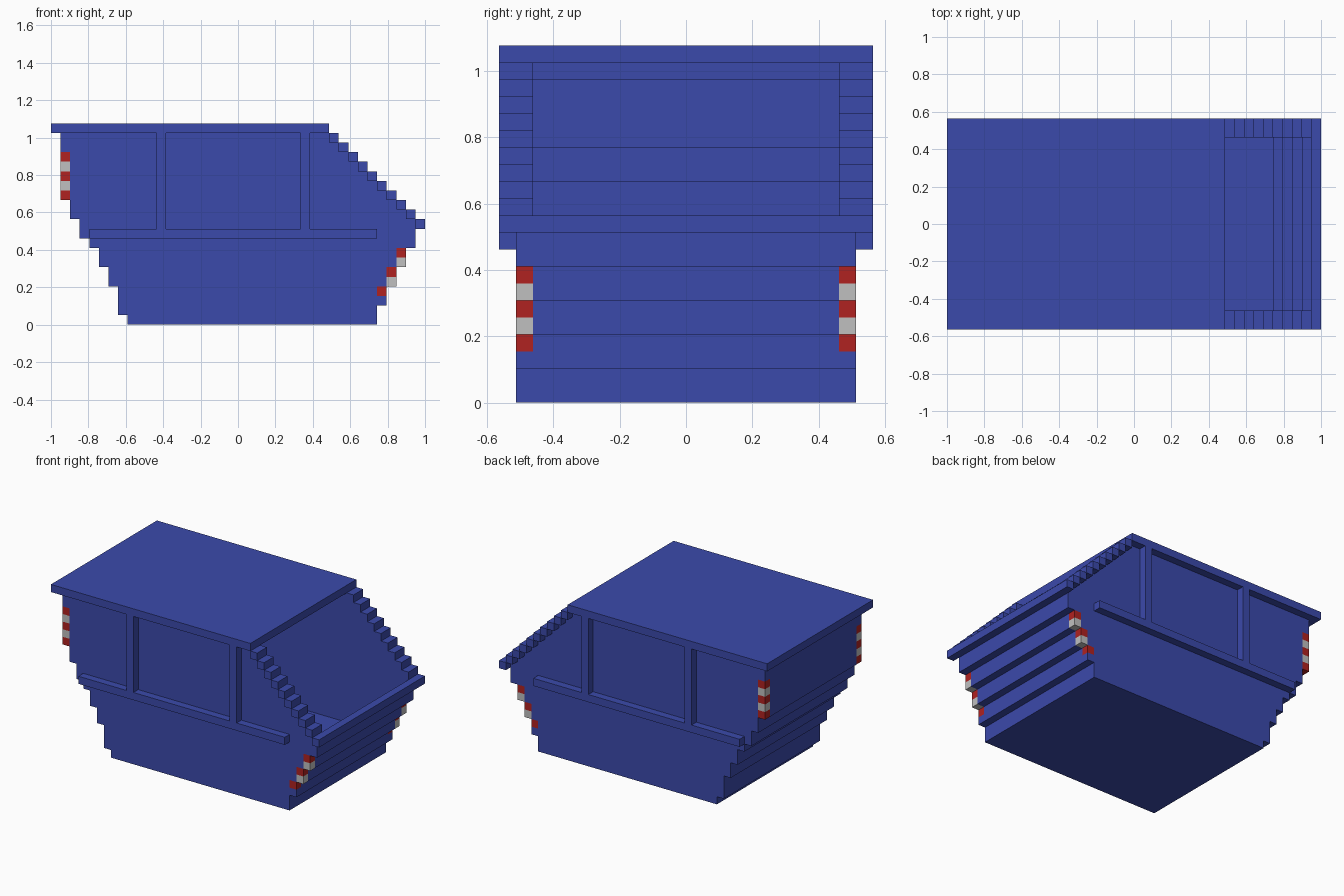
import bpy, bmesh

cube = bpy.data.objects.get("Cube")
if cube:
    bpy.data.objects.remove(cube, do_unlink=True)

U = 2 / 39          # one grid block
X0 = 19.5           # half the length in blocks


def material(name, rgb):
    m = bpy.data.materials.new(name)
    m.use_nodes = True
    m.diffuse_color = (*rgb, 1)
    m.node_tree.nodes["Principled BSDF"].inputs["Base Color"].default_value = (*rgb, 1)
    return m


BLUE = material("container_blue", (0.044, 0.068, 0.410))
RED = material("warning_red", (0.434, 0.016, 0.015))
GREY = material("warning_light_grey", (0.527, 0.527, 0.527))


def prism(name, outline, y0, y1, mat):
    """Extrude an (x, z) outline, in blocks, from y0 to y1."""
    bm = bmesh.new()
    face = bm.faces.new([bm.verts.new(((x - X0) * U, y0 * U, z * U)) for x, z in outline])
    top = bmesh.ops.extrude_face_region(bm, geom=[face])
    verts = [v for v in top["geom"] if isinstance(v, bmesh.types.BMVert)]
    bmesh.ops.translate(bm, verts=verts, vec=(0, (y1 - y0) * U, 0))
    bmesh.ops.recalc_face_normals(bm, faces=bm.faces)
    mesh = bpy.data.meshes.new(name)
    bm.to_mesh(mesh)
    bm.free()
    mesh.materials.append(mat)
    ob = bpy.data.objects.new(name, mesh)
    bpy.context.collection.objects.link(ob)
    return ob


def box(name, x0, x1, y0, y1, z0, z1, mat=BLUE):
    return prism(name, [(x0, z0), (x1, z0), (x1, z1), (x0, z1)], y0, y1, mat)


def stairs(steps):
    """Turn (x, z_low, z_high) steps into outline points."""
    return [p for x, a, b in steps for p in ((x, a), (x, b))]


# Stepped end profiles, bottom to top
left_outer = [(8, 0, 1), (7, 1, 4), (6, 4, 6), (5, 6, 8), (4, 8, 9), (3, 9, 11), (2, 11, 13), (1, 13, 20)]
left_inner = [(8, 3, 4), (7, 4, 6), (6, 6, 9), (5, 9, 11), (4, 11, 13), (3, 13, 15), (2, 15, 20)]
right_outer = [(34, 0, 2), (35, 2, 4), (36, 4, 6), (37, 6, 8), (38, 8, 10)]
right_inner = [(34, 3, 4), (35, 4, 6), (36, 6, 8), (37, 8, 10)]

# Hollow tub: both ends and the floor in one section
prism("tub_shell", stairs(right_outer) + stairs(right_inner)[::-1]
      + stairs(left_inner) + stairs(left_outer)[::-1], -9, 9, BLUE)

# Side panels, notched at the corners for the warning blocks
left_side = left_outer[:-1] + [(2, 13, 18), (1, 18, 20)]
right_side = [(34, 0, 2), (35, 2, 3), (34, 3, 4), (35, 4, 6), (36, 6, 8), (38, 8, 10)]
slope = [(48 - k, k, k + 1) for k in range(10, 20)]
side = stairs(right_side) + stairs(slope) + stairs(left_side)[::-1]

for s, tag in ((-1, "front"), (1, "back")):
    prism(f"{tag}_side_panel", side, s * 9, s * 10, BLUE)
    # Rail and posts on the outside
    box(f"{tag}_rail", 4, 34, s * 10, s * 11, 9, 10)
    for i, x in enumerate((11, 26)):
        box(f"{tag}_post_{i + 1}", x, x + 1, s * 10, s * 11, 10, 20)
    # Stepped rim along the sloping opening
    for k in range(11, 20):
        box(f"{tag}_rim_step_{k - 10}", 48 - k, 49 - k, s * 9, s * 11, k, k + 1)
    # Red and grey warning blocks at the corners
    for i in range(5):
        mat = GREY if i % 2 else RED
        box(f"{tag}_right_marker_{i + 1}", 1, 2, s * 9, s * 10, 13 + i, 14 + i, mat)
        z = 3 + i
        x = 34 + (z - 2) // 2
        box(f"{tag}_left_marker_{i + 1}", x, x + 1, s * 9, s * 10, z, z + 1, mat)

# Lip of the opening and the roof
box("loading_lip", 38, 39, -11, 11, 10, 11)
box("roof", 0, 29, -11, 11, 20, 21)
box("roof_beam", 2, 3, -9, 9, 19, 20)
